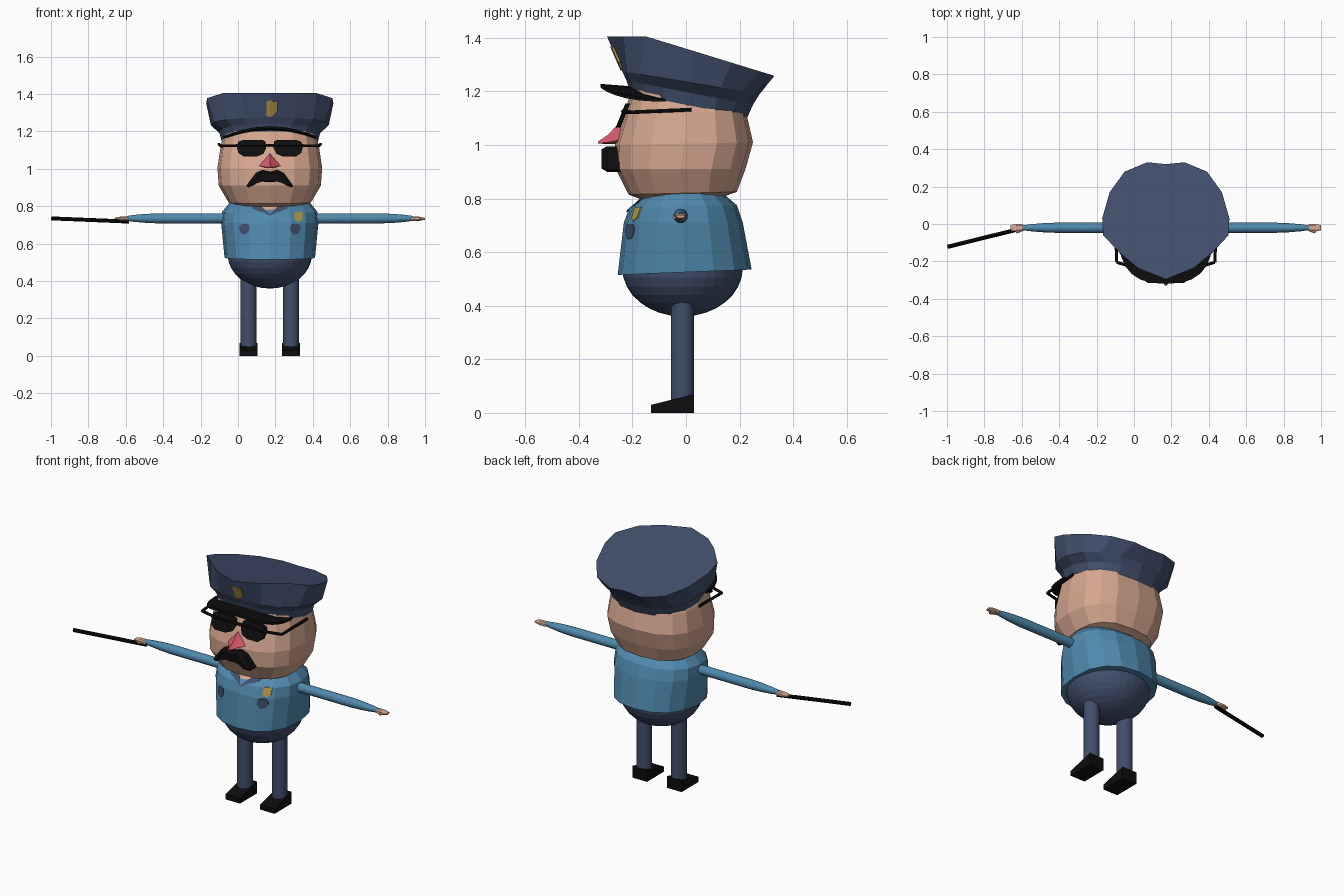
import bpy, bmesh, math
from mathutils import Vector
from mathutils.bvhtree import BVHTree

if "Cube" in bpy.data.objects:
    bpy.data.objects.remove(bpy.data.objects["Cube"])

CX, CY = 0.17, -0.013   # body axis


def material(name, rgb):
    m = bpy.data.materials.new(name)
    m.diffuse_color = (*rgb, 1)
    m.use_nodes = True
    m.node_tree.nodes["Principled BSDF"].inputs["Base Color"].default_value = m.diffuse_color
    return m


NAVY = material("navy cloth", (0.053, 0.078, 0.15))
BLUE = material("blue shirt", (0.08, 0.25, 0.42))
SKIN = material("skin", (0.68, 0.39, 0.28))
PINK = material("pink nose", (0.70, 0.10, 0.15))
GOLD = material("gold badge", (0.47, 0.32, 0.06))
BLACK = material("black", (0.004, 0.004, 0.004))


def finish(name, bm, mat, smooth=False):
    bmesh.ops.recalc_face_normals(bm, faces=bm.faces)
    me = bpy.data.meshes.new(name)
    bm.to_mesh(me)
    bm.free()
    me.materials.append(mat)
    ob = bpy.data.objects.new(name, me)
    bpy.context.collection.objects.link(ob)
    if smooth:
        for p in me.polygons:
            p.use_smooth = len(p.vertices) == 4
    return ob


def loft(name, rings, mat, smooth=False):
    """Bridge rings of points and cap both ends."""
    bm = bmesh.new()
    vs = [[bm.verts.new(p) for p in r] for r in rings]
    n = len(vs[0])
    for a, b in zip(vs, vs[1:]):
        for i in range(n):
            j = (i + 1) % n
            bm.faces.new((a[i], a[j], b[j], b[i]))
    bm.faces.new(vs[0])
    bm.faces.new(vs[-1])
    return finish(name, bm, mat, smooth)


def rounded(p, n=16):
    """Unit superellipse, starting at the front."""
    out = []
    for i in range(n):
        a = 2 * math.pi * i / n
        s, c = math.sin(a), -math.cos(a)
        out.append((math.copysign(abs(s) ** (2 / p), s), math.copysign(abs(c) ** (2 / p), c)))
    return out


def slice_ring(shape, zf, zb, hx, yf, yb, zmax=9):
    """Fit a unit outline to a width and depth, sloping from front to back."""
    pts = []
    for u, v in shape:
        t = (v + 1) / 2
        pts.append((CX + u * hx, yf + t * (yb - yf), min(zmax, zf + t * (zb - zf))))
    return pts


def tube(name, stations, mat, n=16, smooth=True):
    """Round tube through (point, radius) stations."""
    d = (Vector(stations[-1][0]) - Vector(stations[0][0])).normalized()
    q = d.to_track_quat('Z', 'Y')
    rings = []
    for p, r in stations:
        rings.append([Vector(p) + q @ Vector((r * math.cos(2 * math.pi * i / n),
                                              r * math.sin(2 * math.pi * i / n), 0)) for i in range(n)])
    return loft(name, rings, mat, smooth)


def plate(name, polys, target, mat):
    """Thin plates laid on the front of a target; x is relative to the body axis."""
    me = target.data
    tree = BVHTree.FromPolygons([v.co for v in me.vertices], [tuple(p.vertices) for p in me.polygons])
    bm = bmesh.new()
    for poly in polys:
        pts = []
        for x, z in poly:
            hit = tree.ray_cast(Vector((CX + x, -2, z)), Vector((0, 1, 0)))[0]
            pts.append(hit if hit else Vector((CX + x, -0.2, z)))
        a = [bm.verts.new(p + Vector((0, -0.005, 0))) for p in pts]
        b = [bm.verts.new(p + Vector((0, 0.004, 0))) for p in pts]
        bm.faces.new(a)
        bm.faces.new(b)
        for i in range(len(a)):
            j = (i + 1) % len(a)
            bm.faces.new((a[i], a[j], b[j], b[i]))
    return finish(name, bm, mat)


def flip(poly):
    return [(-x, z) for x, z in poly]


def whole(half):
    """Mirror a half outline that starts and ends on the axis."""
    return half + [(-x, z) for x, z in half[-2:0:-1]]


# Legs, shoes, arms and hands
for side, word in ((-1, "right"), (1, "left")):
    lx = CX + side * 0.114
    tube(word + "_leg", [((lx, CY, 0.03), 0.043), ((lx, CY, 0.45), 0.043)], NAVY, 24)
    loft(word + "_shoe", [[(lx - 0.048, y, 0), (lx + 0.048, y, 0), (lx + 0.048, y, h), (lx - 0.048, y, h)]
                          for y, h in ((0.03, 0.07), (-0.13, 0.03))], BLACK)
    tube(word + "_arm", [((CX + side * x, -0.02, 0.735), r) for x, r in
                         ((0.2, 0.027), (0.59, 0.027), (0.66, 0.024), (0.72, 0.019), (0.765, 0.013))], BLUE)
    hand = []
    for x, hy, hz in ((0.745, 0.01, 0.008), (0.77, 0.019, 0.012), (0.80, 0.02, 0.011), (0.83, 0.014, 0.005)):
        hand.append([(CX + side * x, -0.02 + a * hy, 0.733 + b * hz) for a, b in
                     ((-1, -.5), (-.6, -1), (.6, -1), (1, -.5), (1, .5), (.6, 1), (-.6, 1), (-1, .5))])
    loft(word + "_hand", hand, SKIN)
    tube(word + "_thumb", [((CX + side * 0.765, -0.03, 0.733), 0.008),
                           ((CX + side * 0.80, -0.045, 0.728), 0.006)], SKIN, 6, False)

# Hips
bm = bmesh.new()
bmesh.ops.create_uvsphere(bm, u_segments=32, v_segments=16, radius=1)
for v in bm.verts:
    v.co = (CX + v.co.x * 0.225, CY + v.co.y * 0.225, 0.54 + v.co.z * 0.18)
finish("hips", bm, NAVY)

# Shirt
body = rounded(2.3)
shirt = loft("shirt", [slice_ring(body, *r) for r in (
    (0.515, 0.535, 0.242, -0.255, 0.245),
    (0.71, 0.71, 0.26, -0.232, 0.212),
    (0.765, 0.775, 0.255, -0.212, 0.19),
    (0.82, 0.83, 0.21, -0.145, 0.125))], BLUE)

# Collar, open neck, pockets and chest badge
neck = [(0, 0.754), (0.065, 0.815), (0, 0.815)]
collar = [(0, 0.750), (0.095, 0.788), (0.095, 0.815), (0.06, 0.815), (0, 0.758)]
plate("open_neck", [neck, flip(neck)], shirt, SKIN)
plate("collar", [collar, flip(collar)], shirt, NAVY)
pocket = [(0.115, 0.704), (0.153, 0.704), (0.166, 0.685), (0.155, 0.655), (0.128, 0.648), (0.108, 0.675)]
plate("pockets", [pocket, flip(pocket)], shirt, NAVY)
plate("chest_badge", [[(0.132, 0.768), (0.174, 0.768), (0.174, 0.73), (0.153, 0.715), (0.132, 0.73)]], shirt, GOLD)

# Head
face = rounded(2.6)
loft("head", [slice_ring(face, *r) for r in (
    (0.79, 0.80, 0.14, -0.15, 0.12),
    (0.815, 0.825, 0.22, -0.215, 0.19),
    (0.91, 0.91, 0.273, -0.262, 0.222),
    (1.00, 1.01, 0.28, -0.265, 0.25),
    (1.13, 1.12, 0.262, -0.225, 0.225),
    (1.25, 1.16, 0.24, -0.195, 0.2))], SKIN)

# Cap: round sloping band flaring into a pointed crown
half = [(0, -.295), (.15, -.235), (.25, -.15), (.335, -.06), (.34, .03), (.3, .17), (.22, .28), (.1, .33), (0, .32)]
crown = [(x / 0.34, (y - 0.0175) / 0.3125) for x, y in whole(half)]
band = rounded(2.3)
cap = loft("cap", [slice_ring(band, 1.19, 1.105, 0.258, -0.205, 0.23),
                   slice_ring(band, 1.24, 1.15, 0.27, -0.222, 0.25),
                   slice_ring(band, 1.275, 1.19, 0.315, -0.238, 0.275),
                   slice_ring(crown, 1.45, 1.258, 0.34, -0.295, 0.33, 1.405)], NAVY)
badge = [(0, 1.368), (0.02, 1.358), (0.04, 1.365), (0.042, 1.31), (0.025, 1.288), (0, 1.277)]
plate("cap_badge", [badge, flip(badge)], cap, GOLD)

# Visor: curved crescent with thickness
outer, inner = [], []
for i in range(13):
    a = math.radians(-85 + 170 * i / 12)
    s = math.copysign(abs(math.sin(a)) ** 0.8, a)
    c = math.cos(a)
    outer.append((CX + 0.25 * s, -0.06 - 0.26 * c ** 0.75, 1.222 - 0.055 * s * s))
    inner.append((CX + 0.24 * s, -0.05 - 0.14 * c, 1.212 - 0.045 * s * s))
edge = outer + inner[::-1]
bm = bmesh.new()
lo, hi = ([[bm.verts.new((x, y, z + dz)) for x, y, z in row] for row in (outer, inner)] for dz in (-0.006, 0.006))
for i in range(12):
    for quad in ((lo[0], lo[1]), (hi[0], hi[1]), (lo[0], hi[0]), (lo[1], hi[1])):
        bm.faces.new((quad[0][i], quad[0][i + 1], quad[1][i + 1], quad[1][i]))
for i in (0, 12):
    bm.faces.new((lo[0][i], lo[1][i], hi[1][i], hi[0][i]))
finish("visor", bm, BLACK)

# Sunglasses: tilted lenses, bridge and temples
lens = [(0.022, 1.145), (0.04, 1.155), (0.14, 1.155), (0.168, 1.145), (0.177, 1.12),
        (0.168, 1.085), (0.14, 1.066), (0.07, 1.066), (0.035, 1.08), (0.02, 1.11)]
for side, word in ((-1, "right"), (1, "left")):
    loft(word + "_lens", [[(CX + side * x, -0.256 + d + (z - 1.066) * 0.4, z) for x, z in lens]
                          for d in (-0.006, 0.012)], BLACK)
    path = [(0, -0.235, 1.125), (0.16, -0.235, 1.125), (0.262, -0.205, 1.122), (0.272, 0.02, 1.132)]
    for k, (a, b) in enumerate(zip(path, path[1:])):
        tube(f"{word}_frame_{k + 1}", [((CX + side * p[0], p[1], p[2]), 0.008) for p in (a, b)], BLACK, 6, False)

# Nose
nose = whole([(0, 1.085), (0.022, 1.06), (0.063, 1.018), (0.035, 1.008), (0, 1.003)])
loft("nose", [[(CX + x * s, y, 1.005 + (z - 1.005) * s) for x, z in nose]
              for y, s in ((-0.225, 1.05), (-0.255, 0.9), (-0.29, 0.42), (-0.328, 0.1))], PINK)

# Moustache
tache = whole([(0, 0.985), (0.04, 0.995), (0.075, 0.978), (0.105, 0.938), (0.126, 0.908),
               (0.115, 0.9), (0.08, 0.92), (0.04, 0.932), (0, 0.928)])
loft("moustache", [[(CX + x * s, y, 0.95 + (z - 0.95) * s) for x, z in tache]
                   for y, s in ((-0.22, 1), (-0.295, 1), (-0.316, 0.75))], BLACK)

# Baton
tube("baton", [((-0.585, -0.02, 0.718), 0.011), ((-0.997, -0.122, 0.735), 0.011)], BLACK, 10, False)
